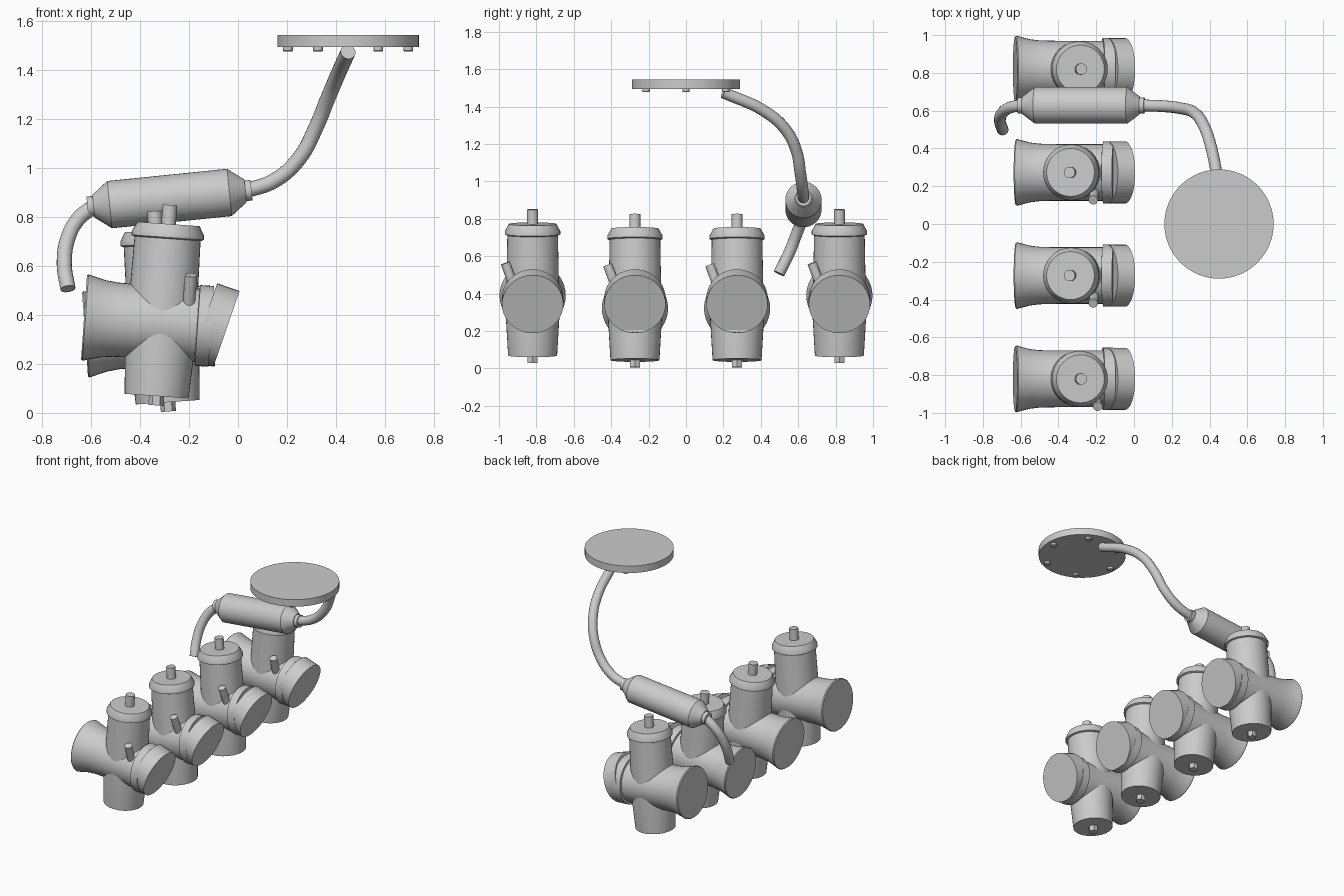
import bpy, bmesh, math
from mathutils import Matrix, Vector

cube = bpy.data.objects.get("Cube")
if cube:
    bpy.data.objects.remove(cube, do_unlink=True)

grey = bpy.data.materials.new("light_grey")
grey.use_nodes = True
GREY = (0.6, 0.6, 0.6, 1)
grey.diffuse_color = GREY
grey.node_tree.nodes["Principled BSDF"].inputs["Base Color"].default_value = GREY


def turn(degrees, axis):
    return Matrix.Rotation(math.radians(degrees), 4, axis)


def finish(obj):
    bpy.ops.object.select_all(action='DESELECT')
    obj.select_set(True)
    bpy.context.view_layer.objects.active = obj
    bpy.ops.object.shade_smooth_by_angle(angle=math.radians(30))


def lathe(name, profile, matrix, sides=40):
    """Closed solid of revolution from (radius, height) pairs."""
    bm = bmesh.new()
    rings = []
    for r, h in profile:
        rings.append([bm.verts.new((r * math.cos(math.tau * i / sides),
                                    r * math.sin(math.tau * i / sides), h))
                      for i in range(sides)])
    for a, b in zip(rings, rings[1:]):
        for i in range(sides):
            j = (i + 1) % sides
            bm.faces.new((a[i], a[j], b[j], b[i]))
    bm.faces.new(rings[0][::-1])
    bm.faces.new(rings[-1])
    bm.transform(matrix)
    mesh = bpy.data.meshes.new(name)
    bm.to_mesh(mesh)
    bm.free()
    mesh.materials.append(grey)
    obj = bpy.data.objects.new(name, mesh)
    bpy.context.collection.objects.link(obj)
    finish(obj)


def tube(name, points, radius):
    """Round bent pipe through the given points."""
    curve = bpy.data.curves.new(name, 'CURVE')
    curve.dimensions = '3D'
    curve.bevel_depth = radius
    curve.bevel_resolution = 6
    curve.use_fill_caps = True
    spline = curve.splines.new('BEZIER')
    spline.bezier_points.add(len(points) - 1)
    spline.resolution_u = 8
    for bp, co in zip(spline.bezier_points, points):
        bp.co = co
        bp.handle_left_type = bp.handle_right_type = 'AUTO'
    curve.materials.append(grey)
    obj = bpy.data.objects.new(name, curve)
    bpy.context.collection.objects.link(obj)
    bpy.ops.object.select_all(action='DESELECT')
    obj.select_set(True)
    bpy.context.view_layer.objects.active = obj
    bpy.ops.object.convert(target='MESH')
    finish(bpy.context.view_layer.objects.active)


def valve_unit(tag, x, y, z, tilt):
    base = Matrix.Translation((x, y, z)) @ turn(tilt, 'Y')
    along = base @ turn(90, 'Y')
    # Horizontal barrel with flared inlet and collar
    lathe("barrel_" + tag, [(0.172, -0.318), (0.177, -0.312), (0.168, -0.28),
                            (0.158, -0.24), (0.152, -0.19), (0.15, -0.1),
                            (0.15, 0.145), (0.165, 0.147), (0.165, 0.203)], along)
    # Slanted end plate, level on every unit
    end = Matrix.Translation((-0.047, y, 0.343)) @ turn(109, 'Y')
    lathe("end_plate_" + tag, [(0.164, -0.097), (0.164, 0)], end)
    # Vertical chamber, cap, knob and drain nut
    lathe("chamber_" + tag, [(0.131, -0.3), (0.144, -0.08), (0.14, 0.1),
                             (0.135, 0.36)], base)
    lathe("cap_" + tag, [(0.138, 0.345), (0.148, 0.35), (0.148, 0.367),
                         (0.127, 0.405)], base)
    lathe("knob_" + tag, [(0.03, 0.4), (0.03, 0.483)], base, 20)
    lathe("drain_nut_" + tag, [(0.031, -0.338), (0.031, -0.295)], base, 6)
    # Small angled side nipple
    side = base @ Matrix.Translation((0.106, -0.146, 0.203)) @ turn(20, 'X')
    lathe("side_nipple_" + tag, [(0.025, -0.13), (0.025, 0)], side, 20)


valve_unit("front", -0.312, -0.82, 0.368, 4)
valve_unit("mid_front", -0.308, -0.273, 0.343, -4)
valve_unit("mid_rear", -0.308, 0.273, 0.343, -4)
valve_unit("rear", -0.312, 0.82, 0.368, 4)

# Canister with conical ends and collars
canister = Matrix.Translation((-0.28, 0.628, 0.876)) @ turn(84.2, 'Y')
lathe("canister", [(0.042, -0.337), (0.042, -0.312), (0.047, -0.312),
                   (0.097, -0.246), (0.097, 0.246), (0.047, 0.312),
                   (0.042, 0.312), (0.042, 0.337)], canister)

# Bent pipes at both ends of the canister
tube("lower_pipe", [(-0.59, 0.628, 0.845), (-0.655, 0.617, 0.79),
                    (-0.695, 0.59, 0.715), (-0.71, 0.548, 0.61),
                    (-0.695, 0.497, 0.507)], 0.031)
tube("upper_pipe", [(0.03, 0.628, 0.907), (0.15, 0.624, 0.95),
                    (0.25, 0.612, 1.04), (0.32, 0.588, 1.17),
                    (0.365, 0.53, 1.28), (0.405, 0.42, 1.375),
                    (0.45, 0.2, 1.475)], 0.031)

# Round plate with six studs underneath
plate = Matrix.Translation((0.45, 0, 1.495))
lathe("round_plate", [(0.289, 0), (0.289, 0.05)], plate, 64)
for i in range(6):
    stud = plate @ turn(60 * i, 'Z') @ Matrix.Translation((0.246, 0, 0))
    lathe("stud_%d" % (i + 1), [(0.017, -0.018), (0.02, -0.014), (0.02, 0.005)], stud, 16)
